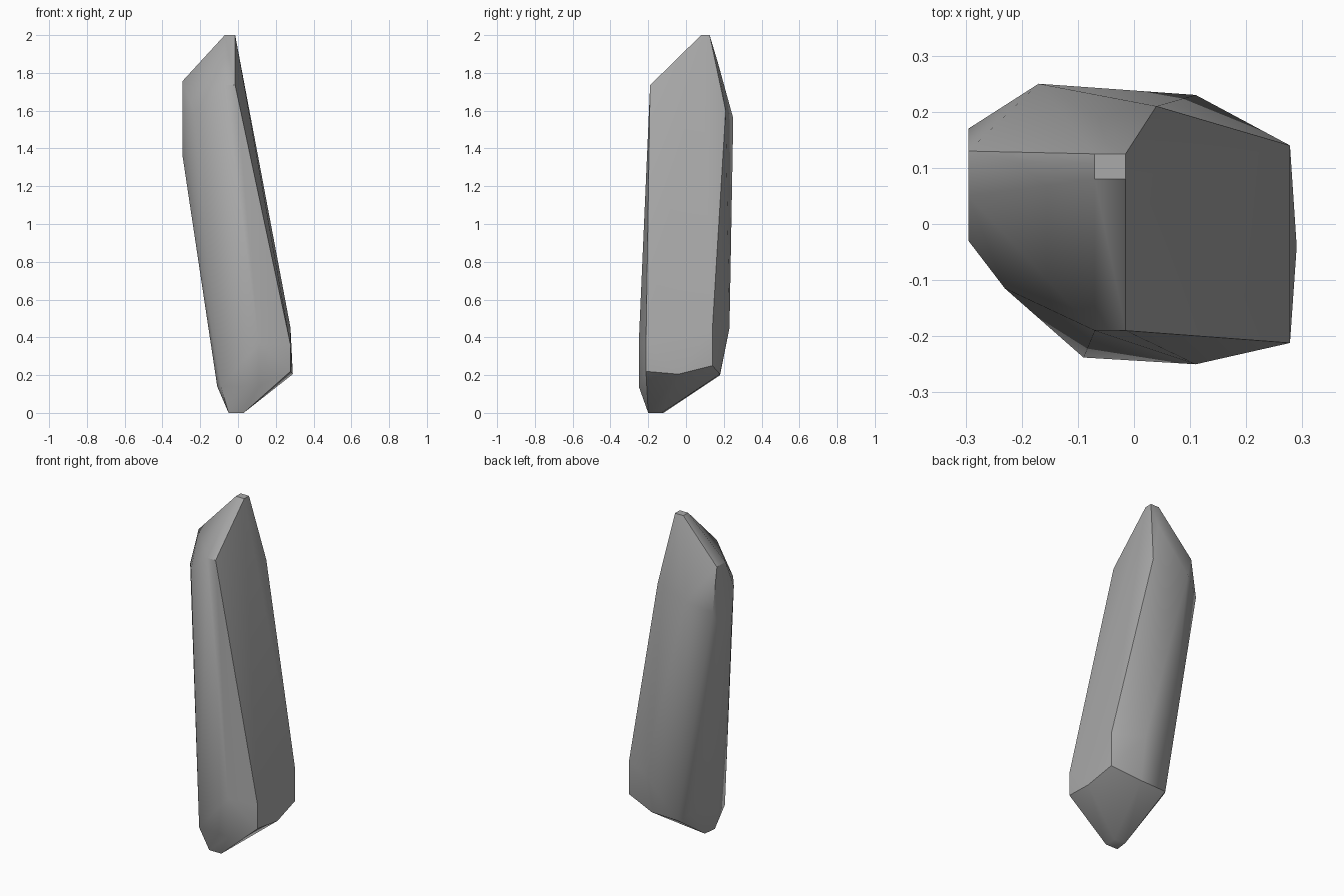
import bpy, bmesh, math

cube = bpy.data.objects.get("Cube")
if cube:
    bpy.data.objects.remove(cube, do_unlink=True)

# Flat stone colour
stone = bpy.data.materials.new("grey_stone")
stone.use_nodes = True
grey = (0.40, 0.40, 0.40, 1.0)
stone.diffuse_color = grey
stone.node_tree.nodes["Principled BSDF"].inputs["Base Color"].default_value = grey

# Corner points of the leaning shard, grouped by height
tip = [(-0.07, 0.08, 2.0), (-0.015, 0.08, 2.0), (-0.015, 0.125, 2.0), (-0.07, 0.125, 2.0)]
shoulder = [
    (-0.07, -0.19, 1.735), (-0.015, -0.19, 1.735),      # front
    (-0.23, -0.115, 1.59), (-0.295, -0.03, 1.58),       # front, -x side
    (-0.295, 0.05, 1.755), (-0.295, 0.13, 1.755),       # -x side
    (-0.295, 0.17, 1.50), (-0.295, 0.10, 1.37),
    (-0.295, -0.01, 1.37),
    (-0.17, 0.25, 1.56), (-0.03, 0.17, 1.85), (0.04, 0.21, 1.60),  # back
]
foot = [
    (-0.085, -0.235, 0.27), (-0.09, -0.238, 0.14),      # front
    (0.11, -0.25, 0.37), (0.11, -0.25, 0.14),
    (0.278, -0.212, 0.36), (0.278, -0.212, 0.22),       # +x side
    (0.29, -0.04, 0.205), (0.278, 0.14, 0.45), (0.278, 0.14, 0.25),
    (0.11, 0.23, 0.45), (0.10, 0.18, 0.205),            # back
    (-0.07, 0.18, 0.20), (-0.115, 0.12, 0.23),
    (-0.11, -0.15, 0.14),                               # -x side
]
base = [(-0.05, -0.2, 0), (0.03, -0.2, 0), (0.03, -0.13, 0), (-0.04, -0.12, 0)]

# Wrap the corners in a closed faceted skin and merge near-flat facets
bm = bmesh.new()
for p in tip + shoulder + foot + base:
    bm.verts.new(p)
hull = bmesh.ops.convex_hull(bm, input=bm.verts[:])
loose = [v for v in bm.verts if not v.link_faces]
bmesh.ops.delete(bm, geom=loose, context='VERTS')
bmesh.ops.dissolve_limit(bm, angle_limit=math.radians(2),
                         verts=bm.verts[:], edges=bm.edges[:])
bmesh.ops.recalc_face_normals(bm, faces=bm.faces[:])
mesh = bpy.data.meshes.new("stone_shard")
bm.to_mesh(mesh)
bm.free()
mesh.materials.append(stone)

shard = bpy.data.objects.new("stone_shard", mesh)
bpy.context.collection.objects.link(shard)
bpy.ops.object.select_all(action='DESELECT')
shard.select_set(True)
bpy.context.view_layer.objects.active = shard
bpy.ops.object.shade_smooth_by_angle(angle=math.radians(40))
